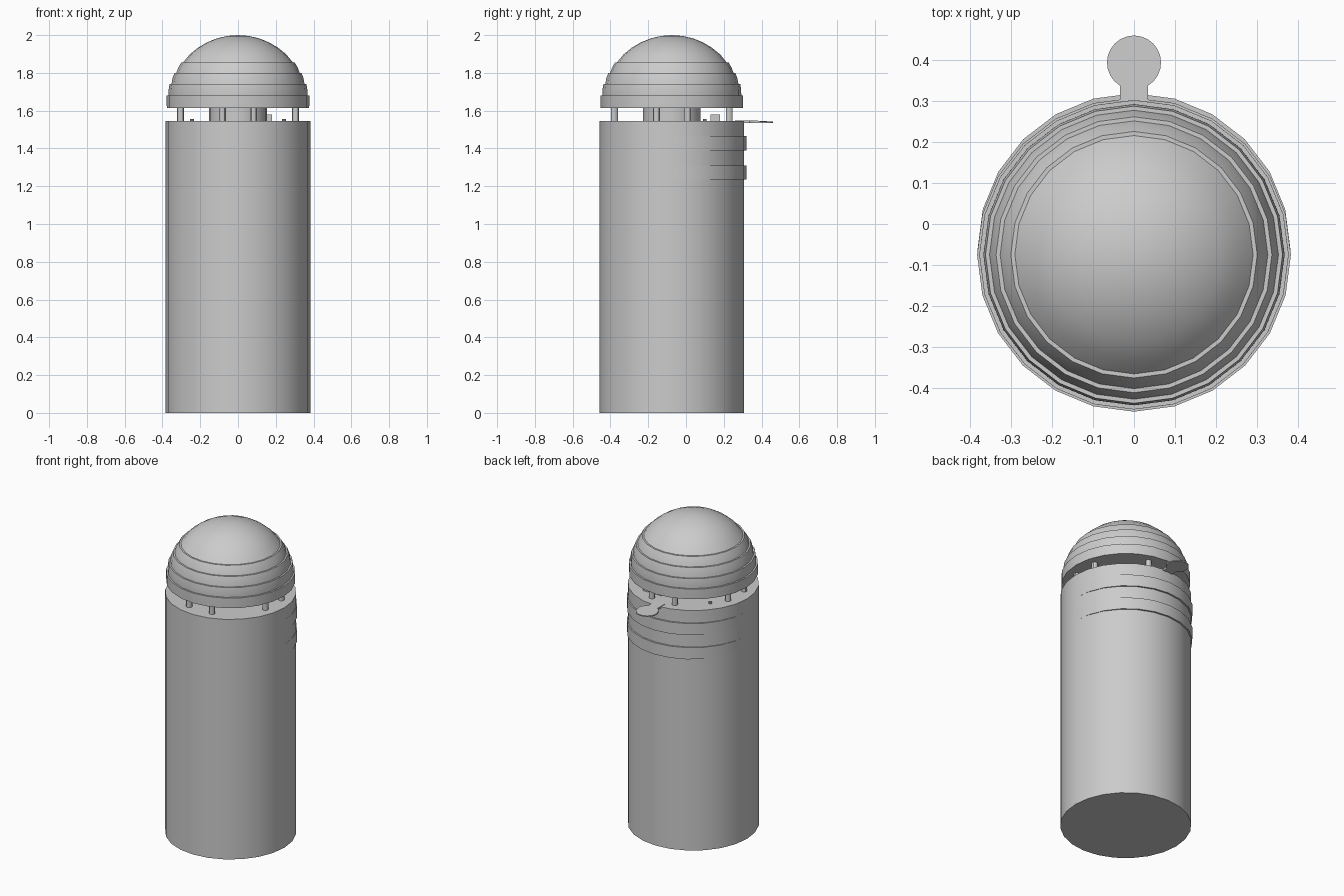
import bpy, bmesh, math
from mathutils import Vector

cube = bpy.data.objects.get("Cube")
if cube:
    bpy.data.objects.remove(cube, do_unlink=True)

CY = -0.075          # axis of the canister
R = 0.383            # canister radius
SIDES = 24
BODY_TOP = 1.545
DOME_BASE, TOP = 1.615, 2.0

grey = bpy.data.materials.new("plain_grey")
grey.use_nodes = True
colour = (0.6, 0.6, 0.6, 1)
grey.diffuse_color = colour
grey.node_tree.nodes["Principled BSDF"].inputs["Base Color"].default_value = colour


def finish(name, bm, smooth=True):
    bmesh.ops.recalc_face_normals(bm, faces=bm.faces)
    mesh = bpy.data.meshes.new(name)
    bm.to_mesh(mesh)
    bm.free()
    mesh.materials.append(grey)
    obj = bpy.data.objects.new(name, mesh)
    bpy.context.collection.objects.link(obj)
    if smooth:
        bpy.ops.object.select_all(action='DESELECT')
        obj.select_set(True)
        bpy.context.view_layer.objects.active = obj
        bpy.ops.object.shade_smooth_by_angle(angle=math.radians(30))
    return obj


def lathe(name, profile, x=0, y=CY, sides=SIDES):
    """Spin (radius, height) points about a vertical axis; open ends are capped."""
    bm = bmesh.new()
    rings = []
    for r, z in profile:
        if r < 1e-5:
            rings.append([bm.verts.new((x, y, z))])
            continue
        rings.append([bm.verts.new((x + r * math.cos(math.tau * i / sides),
                                    y + r * math.sin(math.tau * i / sides), z))
                      for i in range(sides)])
    for a, b in zip(rings, rings[1:]):
        for i in range(sides):
            j = (i + 1) % sides
            if len(b) == 1:
                bm.faces.new((a[i], a[j], b[0]))
            else:
                bm.faces.new((a[i], a[j], b[j], b[i]))
    for ring in (rings[0], rings[-1]):
        if len(ring) > 1:
            bm.faces.new(ring)
    return finish(name, bm)


def cylinder(name, r, z0, z1, **place):
    return lathe(name, [(r, z0), (r, z1)], **place)


def box(name, low, high):
    low, high = Vector(low), Vector(high)
    bm = bmesh.new()
    bmesh.ops.create_cube(bm, size=1)
    bmesh.ops.scale(bm, vec=high - low, verts=bm.verts)
    bmesh.ops.translate(bm, vec=(low + high) / 2, verts=bm.verts)
    return finish(name, bm, smooth=False)


# Canister body
cylinder("body", R, 0, BODY_TOP)

# Shallow bands standing proud at the back only
for name, z in (("lower_band", 1.235), ("upper_band", 1.39)):
    cylinder(name, R - 0.001, z, z + 0.075, y=CY + 0.012)


# Domed cap with stepped ledges
def dome_radius(z):
    return 0.377 * math.sqrt(max(0, 1 - ((z - DOME_BASE) / (TOP - DOME_BASE)) ** 2))


profile = [(dome_radius(DOME_BASE), DOME_BASE)]
levels = [DOME_BASE, 1.68, 1.74, 1.80, 1.855]
for z0, z1 in zip(levels, levels[1:]):
    mid = (z0 + z1) / 2
    profile += [(dome_radius(mid) + 0.002, mid),
                (dome_radius(z1) + 0.006, z1),
                (dome_radius(z1) - 0.004, z1)]
start = math.asin((levels[-1] - DOME_BASE) / (TOP - DOME_BASE))
for i in range(1, 7):
    a = start + (math.pi / 2 - start) * i / 6
    profile.append((0.377 * math.cos(a) if i < 6 else 0,
                    DOME_BASE + (TOP - DOME_BASE) * math.sin(a)))
lathe("dome", profile)

# Central column and the ring of paired posts carrying the dome
cylinder("column", 0.153, BODY_TOP - 0.01, DOME_BASE + 0.005)
for k in range(4):
    for side in (-1, 1):
        a = math.radians(90 * k + 15 * side)
        cylinder(f"post_{k}_{'a' if side < 0 else 'b'}", 0.018,
                 BODY_TOP - 0.01, DOME_BASE + 0.005,
                 x=0.315 * math.cos(a), y=CY + 0.315 * math.sin(a), sides=12)

# Small fittings on the deck
box("latch_block", (0.05, 0.13, BODY_TOP), (0.18, 0.18, 1.58))
for x, name in ((-0.243, "right_stud"), (0.243, "left_stud")):
    cylinder(name, 0.01, BODY_TOP - 0.005, 1.557, x=x, y=0.1, sides=10)

# Thumb tab at the back: narrow neck flaring into a round paddle
bm = bmesh.new()
neck, radius, centre = 0.034, 0.066, 0.394
begin = math.asin(neck / radius)
outline = [(neck, 0.26)]
for i in range(21):
    a = -math.pi / 2 + begin + (math.tau - 2 * begin) * i / 20
    outline.append((radius * math.cos(a), centre + radius * math.sin(a)))
outline.append((-neck, 0.26))
face = bm.faces.new([bm.verts.new((x, y, 1.536)) for x, y in outline])
lifted = bmesh.ops.extrude_face_region(bm, geom=[face])["geom"]
for v in lifted:
    if isinstance(v, bmesh.types.BMVert):
        v.co.z += 0.012 if v.co.y < centre else 0.007
finish("thumb_tab", bm, smooth=False)
